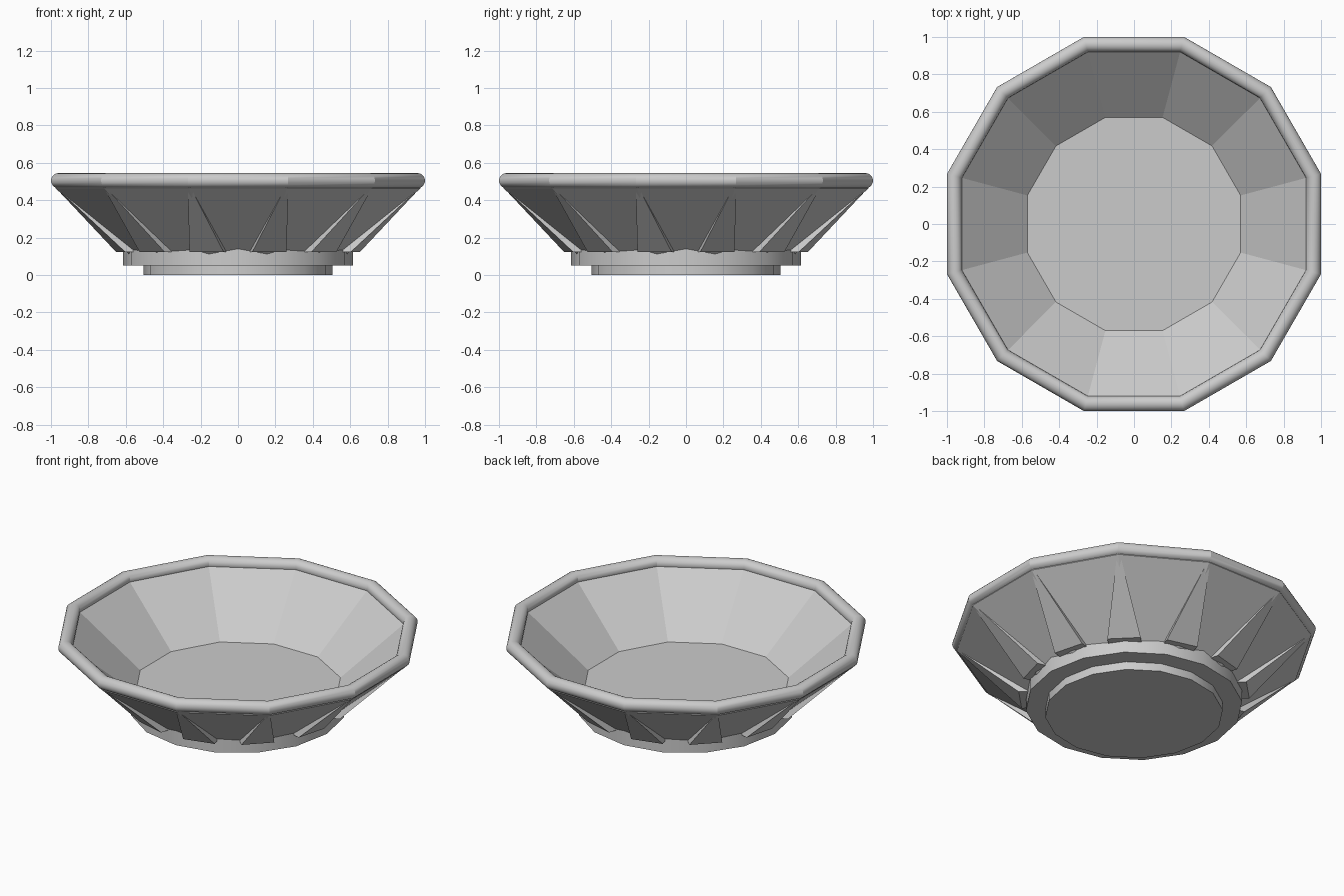
import bpy, bmesh
from math import sin, cos, tan, pi, radians
from mathutils import Vector, Matrix

if "Cube" in bpy.data.objects:
    bpy.data.objects.remove(bpy.data.objects["Cube"])

SIDES = 12
TO_CORNER = 1 / cos(pi / SIDES)


def finish(name, bm, smooth):
    bmesh.ops.remove_doubles(bm, verts=bm.verts, dist=1e-5)
    bmesh.ops.recalc_face_normals(bm, faces=bm.faces)
    mesh = bpy.data.meshes.new(name)
    bm.to_mesh(mesh)
    bm.free()
    obj = bpy.data.objects.new(name, mesh)
    bpy.context.collection.objects.link(obj)
    if smooth:
        bpy.ops.object.select_all(action='DESELECT')
        obj.select_set(True)
        bpy.context.view_layer.objects.active = obj
        bpy.ops.object.shade_smooth_by_angle(angle=radians(25))
    return obj


def lathe(name, profile, sides, phase=0.0, closed=False, smooth=False):
    """Polygonal revolve; an open profile is capped at both ends."""
    bm = bmesh.new()
    rings = []
    for k in range(sides):
        a = phase + 2 * pi * k / sides
        rings.append([bm.verts.new((r * cos(a), r * sin(a), z)) for r, z in profile])
    n = len(profile)
    for k in range(sides):
        p, q = rings[k], rings[(k + 1) % sides]
        for i in range(n if closed else n - 1):
            j = (i + 1) % n
            bm.faces.new((p[i], q[i], q[j], p[j]))
    if not closed:
        bm.faces.new([r[0] for r in rings])
        bm.faces.new([r[-1] for r in rings])
    return finish(name, bm, smooth)


def flats(points):
    """Convert flat-side distances to corner distances of the 12-gon."""
    return [(r * TO_CORNER, z) for r, z in points]


# Twelve-sided bowl wall with flat inner floor
lathe("bowl_body", flats([(0.57, 0.10), (0.975, 0.463), (0.96, 0.505),
                          (0.927, 0.50), (0.57, 0.19)]), SIDES, pi / SIDES)

# Rounded rim with mitred corners
lathe("rim", flats([(0.96 + 0.04 * cos(2 * pi * i / 20),
                     0.505 + 0.04 * sin(2 * pi * i / 20)) for i in range(20)]),
      SIDES, pi / SIDES, closed=True, smooth=True)

# Base ring and foot
lathe("base_ring", [(0.615, 0.05), (0.615, 0.15)], 16, smooth=True)
lathe("foot", [(0.505, 0.0), (0.505, 0.06)], 16, smooth=True)

# Tapered ribs under each corner
bm = bmesh.new()
for k in range(SIDES):
    rot = Matrix.Rotation(pi / SIDES + 2 * pi * k / SIDES, 3, 'Z')

    def section(r_in, r_out, half, z):
        return [bm.verts.new(rot @ Vector(p)) for p in
                ((r_in, -half, z), (r_out, -half, z), (r_out, half, z), (r_in, half, z))]

    low = section(0.57, 0.648, 0.095, 0.122)
    high = section(0.96, 1.016, 0.006, 0.475)
    bm.faces.new(low)
    bm.faces.new(high)
    for i in range(4):
        j = (i + 1) % 4
        bm.faces.new((low[i], low[j], high[j], high[i]))
finish("ribs", bm, False)
